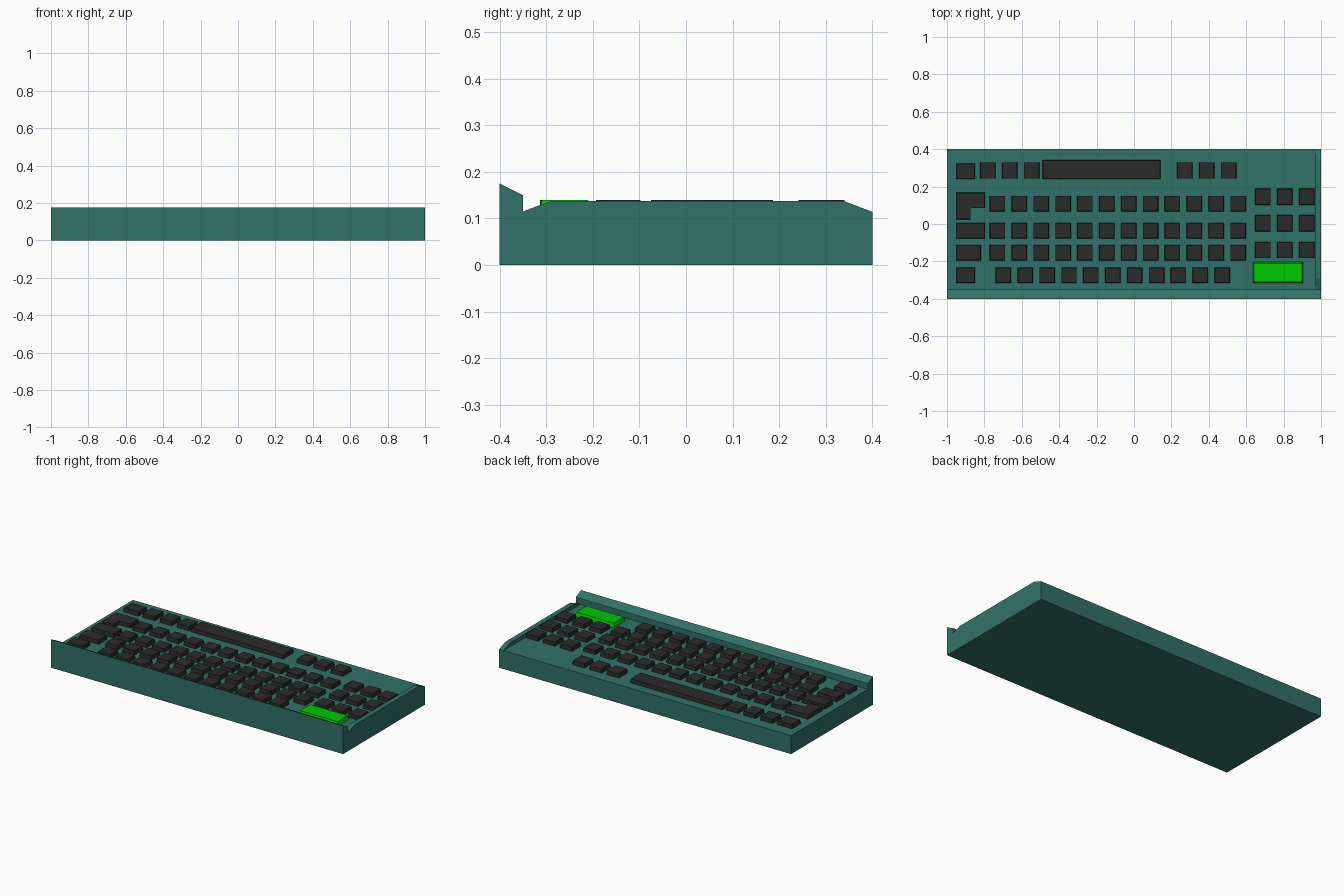
import bpy, bmesh

cube = bpy.data.objects.get("Cube")
if cube:
    bpy.data.objects.remove(cube, do_unlink=True)


def material(name, rgb):
    m = bpy.data.materials.new(name)
    m.use_nodes = True
    m.diffuse_color = (*rgb, 1)
    bsdf = next(n for n in m.node_tree.nodes if n.type == 'BSDF_PRINCIPLED')
    bsdf.inputs["Base Color"].default_value = (*rgb, 1)
    return m


teal = material("teal_case", (0.031, 0.168, 0.138))
charcoal = material("charcoal_key", (0.024, 0.024, 0.024))
green = material("green_key", (0, 0.578, 0))


def finish(bm, name, mat):
    bmesh.ops.recalc_face_normals(bm, faces=bm.faces)
    mesh = bpy.data.meshes.new(name)
    bm.to_mesh(mesh)
    bm.free()
    mesh.materials.append(mat)
    obj = bpy.data.objects.new(name, mesh)
    bpy.context.collection.objects.link(obj)


def extrude_profile(name, points, x0, x1, mat):
    """Side profile of (y, z) points swept from x0 to x1."""
    bm = bmesh.new()
    face = bm.faces.new([bm.verts.new((x0, y, z)) for y, z in points])
    swept = bmesh.ops.extrude_face_region(bm, geom=[face])["geom"]
    verts = [g for g in swept if isinstance(g, bmesh.types.BMVert)]
    bmesh.ops.translate(bm, verts=verts, vec=(x1 - x0, 0, 0))
    finish(bm, name, mat)


KEY_BASE, KEY_TOP = 0.112, 0.139


def add_cap(bm, outline, inset=0.002):
    """Slightly tapered cap over a list of (x, y) corners."""
    face = bm.faces.new([bm.verts.new((x, y, KEY_BASE)) for x, y in outline])
    swept = bmesh.ops.extrude_face_region(bm, geom=[face])["geom"]
    top = [g for g in swept if isinstance(g, bmesh.types.BMVert)]
    xs, ys = zip(*outline)
    cx, cy = (min(xs) + max(xs)) / 2, (min(ys) + max(ys)) / 2
    sx = 1 - 2 * inset / (max(xs) - min(xs))
    sy = 1 - 2 * inset / (max(ys) - min(ys))
    for v in top:
        v.co = (cx + (v.co.x - cx) * sx, cy + (v.co.y - cy) * sy, KEY_TOP)


def rect(x0, x1, y0, y1):
    return [(x0, y0), (x1, y0), (x1, y1), (x0, y1)]


# Case with raised front lip
extrude_profile("case", [(-0.4, 0), (-0.4, 0.175), (-0.35, 0.15), (-0.35, 0.114),
                         (0.4, 0.114), (0.4, 0)], -1, 1, teal)

# Raised rim along one end
extrude_profile("end_rim", [(-0.35, 0.1), (-0.35, 0.115), (-0.315, 0.128), (-0.29, 0.137),
                            (0.34, 0.137), (0.4, 0.114), (0.4, 0.1)], 0.97, 1, teal)

# Keycaps
SIZE, PITCH, EDGE = 0.083, 0.117, -0.953
keys = bmesh.new()

# Main rows: bottom y, first x, key count, right end of the wide key
for y, first, count, wide_end in [(0.068, -0.772, 12, None), (-0.077, -0.772, 12, -0.796),
                                  (-0.195, -0.772, 12, -0.818), (-0.315, -0.74, 11, -0.85)]:
    for i in range(count):
        x = first + i * PITCH
        add_cap(keys, rect(x, x + SIZE, y, y + SIZE))
    if wide_end:
        add_cap(keys, rect(EDGE, wide_end, y, y + SIZE))

# Back row either side of the long bar
for first in (-0.823, 0.23):
    for i in range(3):
        x = first + i * PITCH
        add_cap(keys, rect(x, x + SIZE, 0.242, 0.33))
add_cap(keys, rect(EDGE, -0.85, 0.24, 0.324))

# L-shaped key
add_cap(keys, [(EDGE, 0.025), (-0.874, 0.025), (-0.874, 0.085),
               (-0.796, 0.085), (-0.796, 0.168), (EDGE, 0.168)])

# Three by three side cluster
for y in (0.102, -0.039, -0.183):
    for i in range(3):
        x = 0.648 + i * PITCH
        add_cap(keys, rect(x, x + SIZE, y, y + 0.087))
finish(keys, "keycaps", charcoal)

# Long bar key
bar = bmesh.new()
add_cap(bar, rect(-0.489, 0.142, 0.24, 0.342))
finish(bar, "long_bar_key", charcoal)

# Large accent key
accent = bmesh.new()
add_cap(accent, rect(0.635, 0.905, -0.316, -0.203), 0.007)
finish(accent, "accent_key", green)
